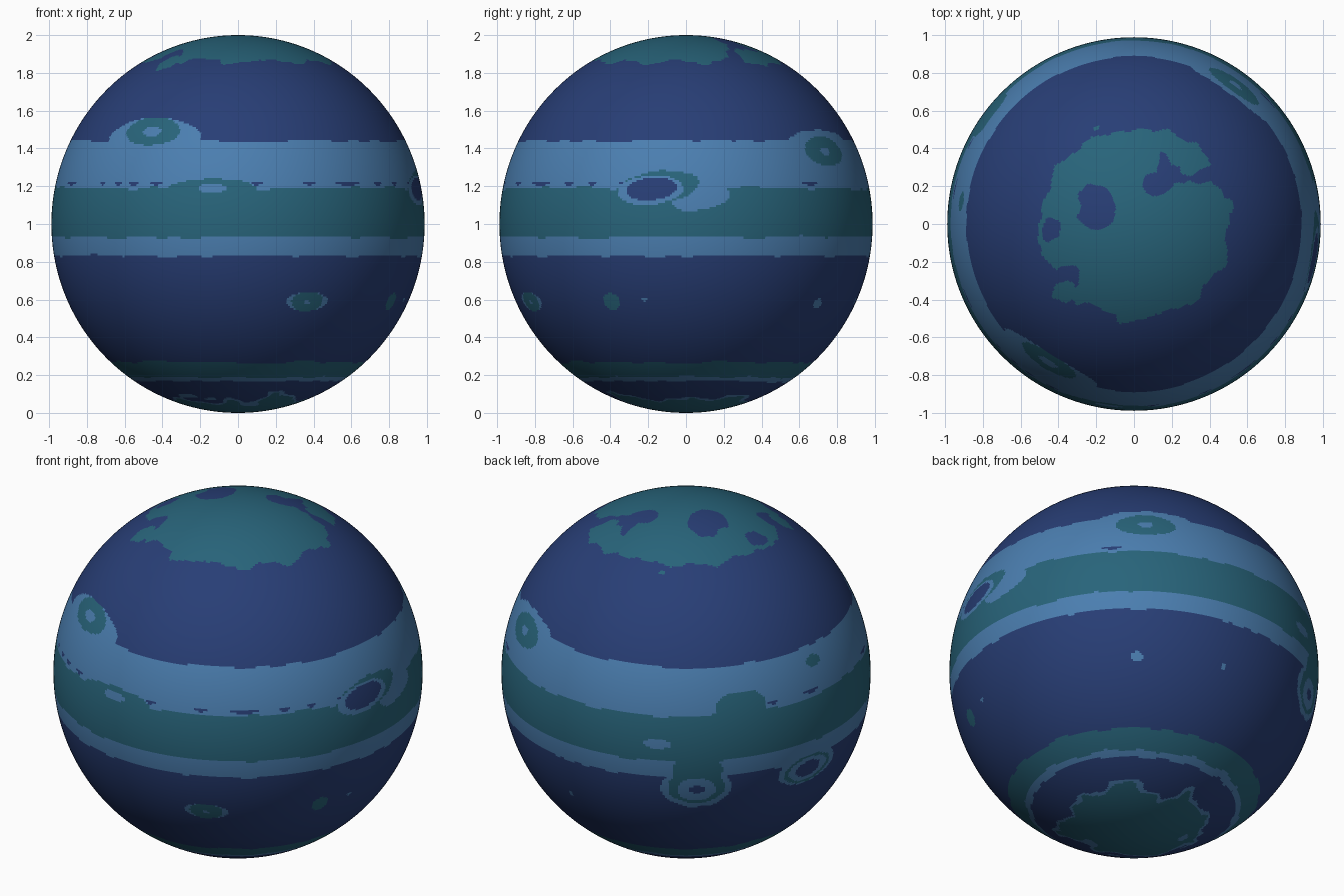
import bpy, bmesh, math
from mathutils import Vector, noise

NAVY, TEAL, BLUE = 0, 1, 2
COLS, ROWS = 500, 280
RX, RZ = 0.988, 1.0

# flat colours
mats = []
for name, col in (("deep navy", (0.021, 0.048, 0.180)),
                  ("dark teal", (0.021, 0.127, 0.195)),
                  ("light blue", (0.070, 0.210, 0.435))):
    m = bpy.data.materials.new(name)
    m.diffuse_color = (*col, 1)
    mats.append(m)

# cloud bands: lower height limit, colour (from the top down)
BANDS = [(1.44, NAVY), (1.19, BLUE), (0.93, TEAL), (0.83, BLUE), (0.268, NAVY),
         (0.19, TEAL), (0.168, BLUE), (-9, NAVY)]

# storms: longitude (0 = front, 90 = right), height, half width in degrees,
# half height, colour, tilt; painted in order
NORTH = [
    (-32, 1.455, 19, 0.105, BLUE, 0), (-32, 1.49, 11, 0.073, TEAL, 0), (-32, 1.49, 3.8, 0.026, BLUE, 0),
    (-8, 1.185, 14, 0.055, TEAL, 0), (-8, 1.19, 4.3, 0.025, BLUE, 0),
    (95, 1.135, 9, 0.06, BLUE, 0.45), (81, 1.195, 13, 0.085, TEAL, 0.25),
    (78.5, 1.18, 10.5, 0.078, BLUE, 0.15), (79, 1.185, 8, 0.06, NAVY, 0.15),
    (144, 1.39, 19, 0.11, BLUE, 0), (144, 1.385, 10, 0.08, TEAL, 0), (144, 1.385, 2.5, 0.02, BLUE, 0),
    (-127, 1.22, 8.7, 0.085, TEAL, 0), (-97.5, 1.36, 3.3, 0.03, TEAL, 0),
    (-154, 1.03, 4.5, 0.028, BLUE, 0),
]
SOUTH = [
    (-141.5, 0.76, 11.5, 0.13, BLUE, 0), (-141.5, 0.87, 8, 0.1, TEAL, 0),
    (-141.5, 0.765, 9.2, 0.107, TEAL, 0), (-141.5, 0.75, 6, 0.075, BLUE, 0), (-141.5, 0.75, 2.5, 0.026, NAVY, 0),
    (-102, 0.77, 12, 0.10, BLUE, 0), (-102, 0.76, 9.5, 0.085, TEAL, 0),
    (-102, 0.76, 8, 0.07, BLUE, 0), (-102, 0.76, 5.2, 0.048, NAVY, 0),
    (24, 0.59, 7.6, 0.05, BLUE, 0), (24, 0.59, 5.8, 0.052, TEAL, 0), (24, 0.585, 0.9, 0.012, BLUE, 0),
    (64, 0.59, 3, 0.045, TEAL, 0), (76, 0.6, 0.8, 0.01, BLUE, 0),
    (141, 0.58, 2.2, 0.023, BLUE, 0), (172, 0.59, 0.9, 0.014, BLUE, 0),
]
# thin dark streaks along the seam of the upper bands
STREAKS = [(lon, 1.216, hw, 0.011, NAVY, 0) for lon, hw in (
    (-66, 3), (-48, 1.3), (-41, 1.2), (-35, 2), (-26.7, 2), (6, 1.8), (23, 2),
    (37, 5), (50, 2), (59, 1.5), (70, 1.5), (133, 3), (-101, 3), (-116, 1.8))]

# holes (navy) and islands (teal) of the north cap: x, y, rx, ry, colour
CAP_SPOTS = [(-0.2, 0.09, 0.1, 0.12, NAVY), (0.12, 0.22, 0.09, 0.06, NAVY),
             (0.24, 0.27, 0.09, 0.05, NAVY), (0.16, 0.32, 0.03, 0.07, NAVY),
             (0.37, 0.26, 0.10, 0.04, NAVY), (0.31, 0.35, 0.08, 0.09, TEAL),
             (-0.45, -0.03, 0.045, 0.06, NAVY), (-0.36, -0.28, 0.08, 0.06, NAVY),
             (-0.37, -0.36, 0.07, 0.05, TEAL), (-0.21, 0.515, 0.02, 0.02, TEAL)]


def wob(p, freq, amp):
    return noise.noise(p * freq) * amp


def colour(p):
    x, y, z = p.x, p.y, p.z + 1
    r = math.hypot(x, y)
    # north cap
    if z > 1.7:
        w = Vector((x + wob(p, 14, 0.03), y + wob(p + Vector((5, 3, 1)), 14, 0.03), 0))
        edge = 0.50 + wob(p, 5, 0.06) + 0.03 * x
        c = TEAL if w.length < edge else NAVY
        for cx, cy, rx, ry, k in CAP_SPOTS:
            if ((w.x - cx) / rx) ** 2 + ((w.y - cy) / ry) ** 2 < 1:
                c = k
        return c
    # south cap with a pale ragged rim
    if z < 0.16:
        edge = 0.38 + wob(p, 5, 0.12) + wob(p, 13, 0.09)
        if r < edge - 0.025:
            return TEAL
        if r < edge + 0.01:
            return BLUE
    # bands with gently wavy edges
    zz = z + wob(Vector((p.x, p.y, p.z * 2)), 9, 0.012) + wob(p, 3, 0.008)
    c = next(k for low, k in BANDS if zz > low)
    # storms
    lon = math.degrees(math.atan2(x, -y))
    for cx, cz, hw, hh, k, tilt in STORMS:
        if abs(z - cz) > 2 * hh:
            continue
        d = (lon - cx + 180) % 360 - 180
        if abs(d) > hw * 1.2:
            continue
        d /= hw
        if d * d + ((z - cz) / hh - tilt * d) ** 2 < 1 + wob(p, 12, 0.12):
            c = k
    return c


STORMS = STREAKS + NORTH + SOUTH

# planet globe
bm = bmesh.new()
bmesh.ops.create_uvsphere(bm, u_segments=COLS, v_segments=ROWS, radius=1)
for f in bm.faces:
    f.material_index = colour(f.calc_center_median().normalized())
    f.smooth = True
for v in bm.verts:
    v.co = Vector((v.co.x * RX, v.co.y * RX, v.co.z * RZ + 1))
mesh = bpy.data.meshes.new("planet_globe")
bm.to_mesh(mesh)
bm.free()
for m in mats:
    mesh.materials.append(m)
globe = bpy.data.objects.new("planet_globe", mesh)
bpy.context.collection.objects.link(globe)
